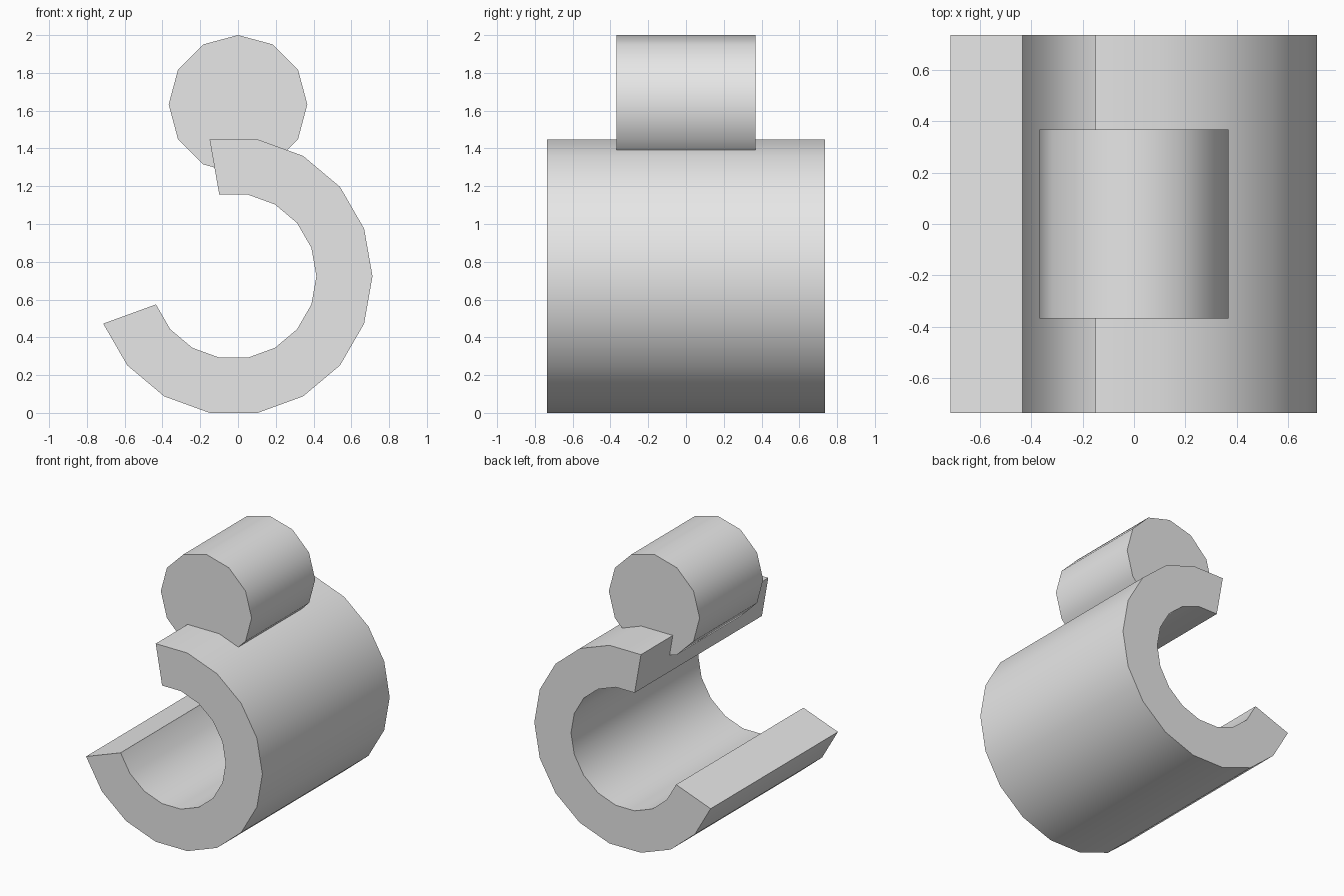
import bpy
import math

cube = bpy.data.objects.get("Cube")
if cube:
    bpy.data.objects.remove(cube, do_unlink=True)

grey = bpy.data.materials.new("light_grey")
grey.use_nodes = True
grey.diffuse_color = (0.8, 0.8, 0.8, 1)
grey.node_tree.nodes["Principled BSDF"].inputs["Base Color"].default_value = (0.8, 0.8, 0.8, 1)


def arc(cx, cz, radius, start, step, count):
    """Points on a circle in the xz plane, angles in degrees."""
    angles = [math.radians(start + step * i) for i in range(count)]
    return [(cx + radius * math.cos(a), cz + radius * math.sin(a)) for a in angles]


def finish(name, verts, faces):
    mesh = bpy.data.meshes.new(name)
    mesh.from_pydata(verts, [], faces)
    mesh.materials.append(grey)
    obj = bpy.data.objects.new(name, mesh)
    bpy.context.collection.objects.link(obj)
    bpy.ops.object.select_all(action="DESELECT")
    obj.select_set(True)
    bpy.context.view_layer.objects.active = obj
    bpy.ops.object.mode_set(mode="EDIT")
    bpy.ops.mesh.select_all(action="SELECT")
    bpy.ops.mesh.normals_make_consistent(inside=False)
    bpy.ops.object.mode_set(mode="OBJECT")
    bpy.ops.object.shade_smooth_by_angle(angle=math.radians(35))
    return obj


def extrude_profile(name, profile, half_depth):
    """Extrude a closed xz outline along y."""
    n = len(profile)
    verts = [(x, y, z) for y in (-half_depth, half_depth) for x, z in profile]
    sides = [(i, (i + 1) % n, (i + 1) % n + n, i + n) for i in range(n)]
    caps = [tuple(range(n)), tuple(range(n, 2 * n))]
    return finish(name, verts, sides + caps)


# Open hook: thick partial ring sweeping from the top round to the left
outer = arc(-0.023, 0.724, 0.735, 100, -20, 14)
inner = arc(-0.023, 0.724, 0.438, 100, -20, 14)
extrude_profile("open_ring", outer + inner[::-1], 0.735)

# Short twelve-sided cylinder sunk into the top of the ring
extrude_profile("top_cylinder", arc(0, 1.633, 0.367, 0, 30, 12), 0.367)
